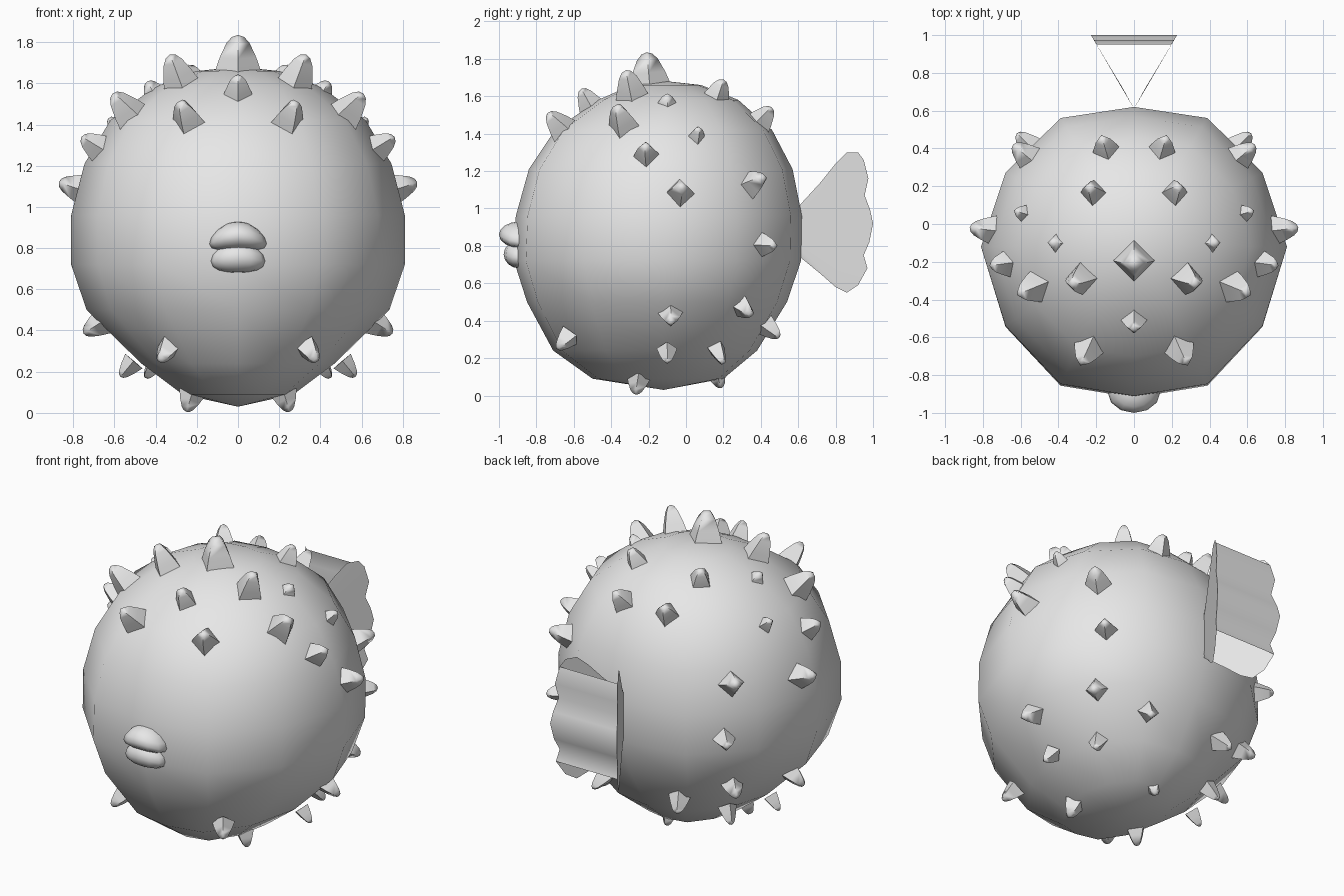
import bpy, bmesh, math
from mathutils import Vector

cube = bpy.data.objects.get("Cube")
if cube:
    bpy.data.objects.remove(cube, do_unlink=True)

grey = bpy.data.materials.new("plain_grey")
grey.use_nodes = True
grey.diffuse_color = (0.8, 0.8, 0.8, 1)
grey.node_tree.nodes["Principled BSDF"].inputs["Base Color"].default_value = (0.8, 0.8, 0.8, 1)


def finish(name, bm, angle, solid=True):
    """Turn a bmesh into a smooth shaded object."""
    if solid:
        bmesh.ops.recalc_face_normals(bm, faces=bm.faces)
    mesh = bpy.data.meshes.new(name)
    bm.to_mesh(mesh)
    bm.free()
    mesh.materials.append(grey)
    obj = bpy.data.objects.new(name, mesh)
    bpy.context.collection.objects.link(obj)
    bpy.ops.object.select_all(action='DESELECT')
    obj.select_set(True)
    bpy.context.view_layer.objects.active = obj
    bpy.ops.object.shade_smooth_by_angle(angle=math.radians(angle))
    return obj


def loft(bm, rings, start, end):
    """Skin closed rings of points, with a pole at each end."""
    rows = [[bm.verts.new(p) for p in ring] for ring in rings]
    n = len(rows[0])
    for a, b in zip(rows, rows[1:]):
        for i in range(n):
            j = (i + 1) % n
            bm.faces.new((a[i], a[j], b[j], b[i]))
    for row, pole in ((rows[0], start), (rows[-1], end)):
        v = bm.verts.new(pole)
        for i in range(n):
            bm.faces.new((row[i], row[(i + 1) % n], v))


# Body: twelve-sided rings as (height, half width, front, back)
body_rings = [(0.09, 0.27, -0.50, 0.20), (0.24, 0.47, -0.71, 0.38),
              (0.50, 0.735, -0.85, 0.54), (0.72, 0.81, -0.92, 0.615),
              (0.96, 0.81, -0.91, 0.62), (1.21, 0.745, -0.84, 0.57),
              (1.42, 0.62, -0.70, 0.46), (1.58, 0.41, -0.47, 0.28),
              (1.66, 0.20, -0.29, 0.08)]
quarter = [(0, 1), (0.48, 0.92), (0.84, 0.53), (1, 0)]
half = quarter + [(x, -y) for x, y in quarter[-2::-1]]
outline = half + [(-x, y) for x, y in half[-2:0:-1]]
rings = []
for z, w, front, back in body_rings:
    mid = -0.12 if z < 1.5 else -0.1
    rings.append([(x * w, mid + y * (back - mid if y > 0 else mid - front), z)
                  for x, y in outline])
bm = bmesh.new()
loft(bm, rings, (0, -0.12, 0.03), (0, -0.1, 1.68))
finish("body", bm, 80)

# Spikes: (tip, length, base radius); those off the centre line are mirrored
centre = Vector((0, -0.12, 0.85))
spikes = [((0, -0.21, 1.835), 0.20, 0.12), ((0, -0.56, 1.64), 0.16, 0.085),
          ((0.33, -0.32, 1.74), 0.20, 0.10), ((0.61, -0.37, 1.55), 0.19, 0.10),
          ((0.28, -0.74, 1.51), 0.16, 0.09), ((0.76, -0.22, 1.34), 0.15, 0.085),
          ((0.87, -0.02, 1.12), 0.14, 0.08), ((0.44, -0.10, 1.61), 0.09, 0.065),
          ((0.63, 0.07, 1.43), 0.13, 0.065), ((0.24, 0.20, 1.69), 0.15, 0.085),
          ((0.17, 0.46, 1.54), 0.15, 0.085), ((0.64, 0.42, 1.17), 0.14, 0.08),
          ((0.62, 0.48, 0.80), 0.14, 0.075), ((0.75, -0.08, 0.385), 0.12, 0.07),
          ((0.59, 0.35, 0.43), 0.12, 0.07), ((0.29, 0.50, 0.31), 0.12, 0.065),
          ((0.57, -0.10, 0.175), 0.10, 0.055), ((0.45, 0.20, 0.17), 0.11, 0.055),
          ((0.38, -0.69, 0.25), 0.11, 0.065), ((0.25, -0.27, 0.005), 0.10, 0.065),
          ((0, 0.19, 0.04), 0.09, 0.055)]
spike_profile = [(0, 1), (0.45, 0.74), (0.8, 0.47), (0.95, 0.25)]


def spike(name, tip, length, radius):
    tip = Vector(tip)
    axis = (tip - centre).normalized()
    side = axis.cross(Vector((0, 1, 0) if abs(axis.z) > 0.9 else (0, 0, 1))).normalized()
    up = axis.cross(side)
    base = tip - axis * length
    corners = [side, up, -side, -up]
    bm = bmesh.new()
    loft(bm, [[base + axis * t * length + c * r * radius for c in corners]
              for t, r in spike_profile], base, tip)
    finish(name, bm, 75)


for i, (tip, length, radius) in enumerate(spikes):
    if tip[0] == 0:
        spike(f"spike_{i}", tip, length, radius)
    else:
        for label, s in (("left", 1), ("right", -1)):
            spike(f"spike_{label}_{i}", (s * tip[0], tip[1], tip[2]), length, radius)

# Lips: two flattened bulges, the upper one arched over the lower
for name, pos, size, arch in (("upper_lip", (0, -0.89, 0.86), (0.14, 0.11, 0.07), 0.04),
                              ("lower_lip", (0, -0.89, 0.755), (0.135, 0.085, 0.075), 0.02)):
    bm = bmesh.new()
    bmesh.ops.create_uvsphere(bm, u_segments=12, v_segments=8, radius=1)
    for v in bm.verts:
        drop = arch * v.co.x ** 2
        v.co = Vector([c * s + p for c, s, p in zip(v.co, size, pos)])
        v.co.z -= drop
    finish(name, bm, 80)

# Tail: two upright fans spreading from one root, joined by a pleated end sheet
top_edge = [(0.72, 1.14), (0.80, 1.24), (0.86, 1.30), (0.92, 1.30)]
pleats = [(0.95, 1.26), (0.975, 1.16), (0.955, 1.07), (0.985, 0.99), (1.0, 0.92),
          (0.98, 0.82), (0.95, 0.75), (0.97, 0.68)]
low_edge = [(0.92, 0.59), (0.86, 0.55), (0.80, 0.58), (0.72, 0.65)]
edge = top_edge + pleats + low_edge


def spread(y):
    return 0.6 * (y - 0.62)


for label, s in (("left", 1), ("right", -1)):
    bm = bmesh.new()
    outer = [bm.verts.new((s * spread(y), y, z)) for y, z in edge]
    last = len(edge) - 1
    root = [bm.verts.new((0, 0.61, 1.02 - 0.28 * i / last)) for i in range(last + 1)]
    for i in range(last):
        bm.faces.new((root[i], outer[i], outer[i + 1], root[i + 1]))
    finish(f"tail_fan_{label}", bm, 60)

bm = bmesh.new()
rows = [[bm.verts.new((s * spread(y), y, z)) for s in (-1, 1)] for y, z in pleats]
for a, b in zip(rows, rows[1:]):
    bm.faces.new((a[0], b[0], b[1], a[1]))
# This sheet faces backwards
bm.normal_update()
if sum(f.normal.y for f in bm.faces) < 0:
    bmesh.ops.reverse_faces(bm, faces=bm.faces)
finish("tail_end", bm, 80, solid=False)
